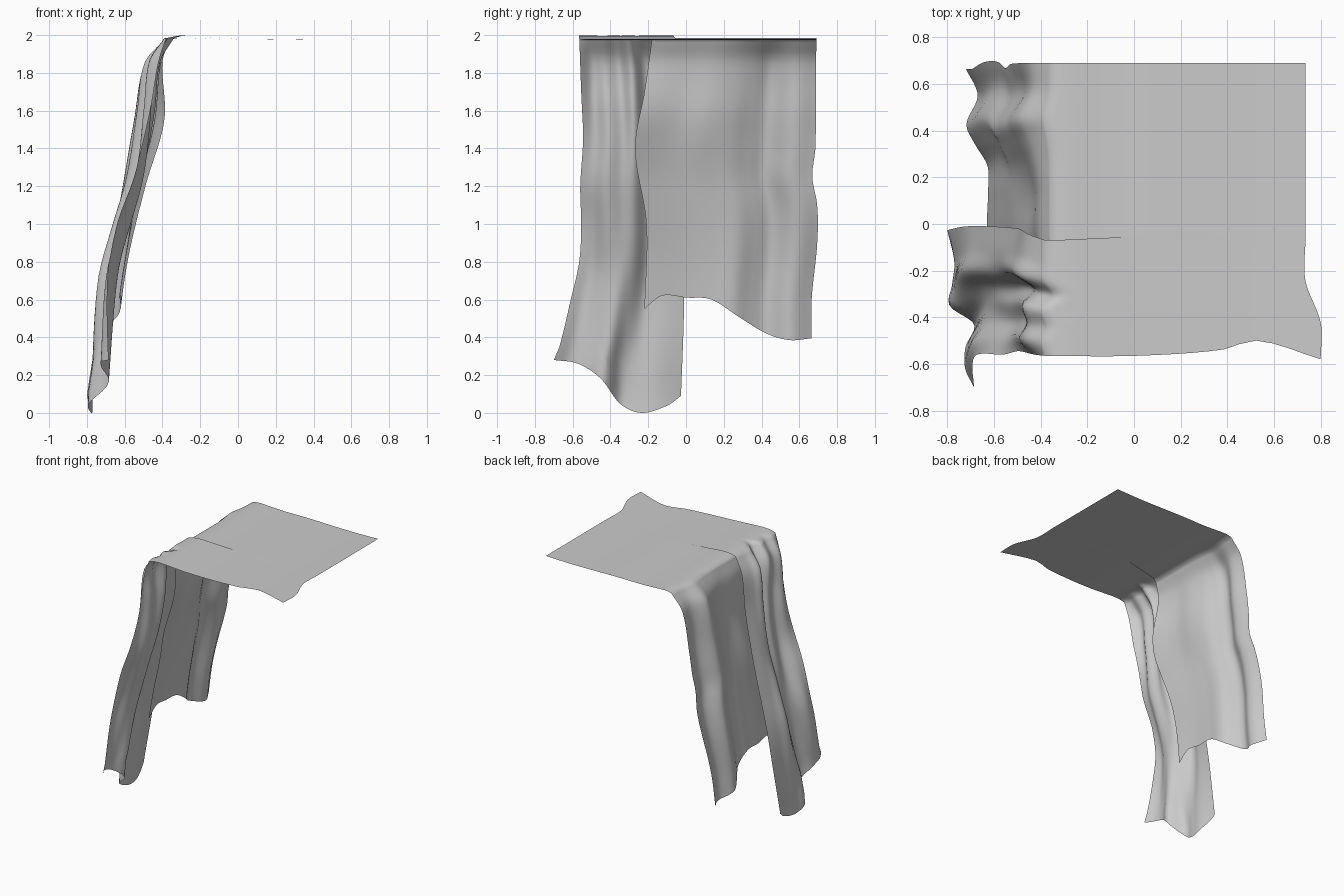
import bpy, bmesh

if "Cube" in bpy.data.objects:
    bpy.data.objects.remove(bpy.data.objects["Cube"])


def curve(t, keys):
    """Smooth interpolation through (position, value) keys, clamped at both ends."""
    keys = sorted(keys)
    if t <= keys[0][0]:
        return keys[0][1]
    if t >= keys[-1][0]:
        return keys[-1][1]
    n = len(keys)

    def slope(i):
        a, b = keys[max(i - 1, 0)], keys[min(i + 1, n - 1)]
        return (b[1] - a[1]) / (b[0] - a[0])
    for i in range(n - 1):
        (a, va), (b, vb) = keys[i], keys[i + 1]
        if a <= t <= b:
            h = b - a
            s = (t - a) / h
            return ((2*s**3 - 3*s**2 + 1) * va + (s**3 - 2*s**2 + s) * h * slope(i)
                    + (3*s**2 - 2*s**3) * vb + (s**3 - s**2) * h * slope(i + 1))


SEAM_Y, SLIT_X = -0.06, 0.11
TOP_ROWS, DROP_ROWS = 10, 34

# Front strip: long, its inner edge lies outside the other strip
front = dict(
    cols=36,
    u=[0, .12, .25, .4, .52, .65, .8, 1],
    folds={  # height: x across the strip
        1.983: [-.38, -.39, -.37, -.39, -.34, -.38, -.38, -.38],
        1.86: [-.42, -.47, -.45, -.47, -.41, -.49, -.47, -.46],
        1.6: [-.465, -.50, -.46, -.48, -.44, -.53, -.52, -.50],
        1.25: [-.55, -.54, -.50, -.52, -.51, -.58, -.59, -.57],
        1.0: [-.64, -.62, -.57, -.58, -.59, -.66, -.65, -.63],
        0.7: [-.69, -.70, -.66, -.64, -.67, -.74, -.72, -.70],
        0.1: [-.68, -.73, -.74, -.69, -.79, -.78, -.77, -.80]},
    low_y=[(.28, -.70), (.35, -.67), (.6, -.61), (.8, -.565), (1, -.555), (1.2, -.56),
           (1.45, -.545), (1.7, -.555), (1.985, -.565)],
    high_y=[(0, -.03), (.6, -.01), (1.4, -.015), (1.8, -.03), (1.985, -.07)],
    hem=[(0, .28), (.19, .26), (.37, .18), (.52, .05), (.69, 0), (.9, .04), (1, .09)],
    end_x=[(0, .80), (.3, .80), (.63, .735), (1, .735)],
    top_z=[(-.36, 1.985), (-.31, 1.997), (-.1, 1.986), (.11, 1.979), (.5, 1.974), (.8, 1.98)],
    top_low=[(-.4, -.565), (0, -.565), (.37, -.54), (.53, -.50), (.8, -.58)],
    top_high=[(-.4, -.072), (SLIT_X, -.052), (.3, SEAM_Y), (.8, SEAM_Y)])

# Back strip: wide and short, tucked under the front strip at the slit
back = dict(
    cols=44,
    u=[0, .22, .39, .53, .64, .73, .87, 1],
    folds={
        1.977: [-.36, -.36, -.36, -.36, -.37, -.38, -.36, -.355],
        1.86: [-.40, -.41, -.41, -.43, -.46, -.49, -.44, -.45],
        1.55: [-.39, -.44, -.44, -.47, -.52, -.55, -.48, -.51],
        1.2: [-.49, -.52, -.53, -.54, -.58, -.61, -.54, -.56],
        0.8: [-.585, -.60, -.60, -.60, -.65, -.68, -.62, -.66],
        0.4: [-.64, -.66, -.65, -.64, -.69, -.72, -.67, -.72]},
    low_y=[(.55, -.22), (1, -.21), (1.4, -.27), (1.7, -.22), (1.98, -.18)],
    high_y=[(.4, .665), (.6, .665), (.9, .695), (1.1, .695), (1.25, .668), (1.4, .685), (1.985, .69)],
    hem=[(0, .55), (.1, .62), (.25, .61), (.4, .60), (.58, .50), (.73, .42), (.87, .385), (1, .395)],
    end_x=[(0, .735), (1, .735)],
    top_z=[(-.36, 1.979), (-.31, 1.986), (-.1, 1.978), (.11, 1.979), (.5, 1.974), (.8, 1.98)],
    top_low=[(-.38, -.18), (-.3, -.15), (SLIT_X, SEAM_Y), (.8, SEAM_Y)],
    top_high=[(-.4, .69), (.8, .69)])


def strip(bm, s):
    grid = []
    for j in range(s["cols"] + 1):
        u = j / s["cols"]
        profile = [(z, curve(u, list(zip(s["u"], xs)))) for z, xs in s["folds"].items()]
        z0 = max(s["folds"])
        edge_x, hem, end = curve(z0, profile), curve(u, s["hem"]), curve(u, s["end_x"])
        col = []
        # flat top, from the free end to the slit tip, then on to the shoulder
        stops = [end + (SLIT_X - end) * i / TOP_ROWS for i in range(TOP_ROWS)]
        stops += [SLIT_X + (edge_x - SLIT_X) * i / TOP_ROWS for i in range(TOP_ROWS)]
        for i, x in enumerate(stops):
            low, high = curve(x, s["top_low"]), curve(x, s["top_high"])
            # beyond the slit tip both strips share one seam
            if i <= TOP_ROWS:
                low, high = (SEAM_Y, high) if s is back else (low, SEAM_Y)
            col.append(bm.verts.new((x, low + (high - low) * u, curve(x, s["top_z"]))))
        # hanging part, denser near the shoulder
        for i in range(DROP_ROWS + 1):
            z = z0 + (hem - z0) * (i / DROP_ROWS) ** 1.3
            low, high = curve(z, s["low_y"]), curve(z, s["high_y"])
            col.append(bm.verts.new((curve(z, profile), low + (high - low) * u, z)))
        grid.append(col)
    for a, b in zip(grid, grid[1:]):
        for i in range(len(a) - 1):
            bm.faces.new((a[i], a[i + 1], b[i + 1], b[i]))
    return grid


# One cloth: two strips welded along the seam beyond the slit
bm = bmesh.new()
front_grid, back_grid = strip(bm, front), strip(bm, back)
seam = front_grid[-1][:TOP_ROWS + 1] + back_grid[0][:TOP_ROWS + 1]
bmesh.ops.remove_doubles(bm, verts=seam, dist=0.002)
bmesh.ops.recalc_face_normals(bm, faces=bm.faces)
bm.normal_update()
if sum(f.normal.z * f.calc_area() for f in bm.faces) < 0:
    bmesh.ops.reverse_faces(bm, faces=bm.faces)
mesh = bpy.data.meshes.new("draped_cloth")
bm.to_mesh(mesh)
bm.free()
mesh.shade_smooth()
cloth = bpy.data.objects.new("draped_cloth", mesh)
bpy.context.collection.objects.link(cloth)
